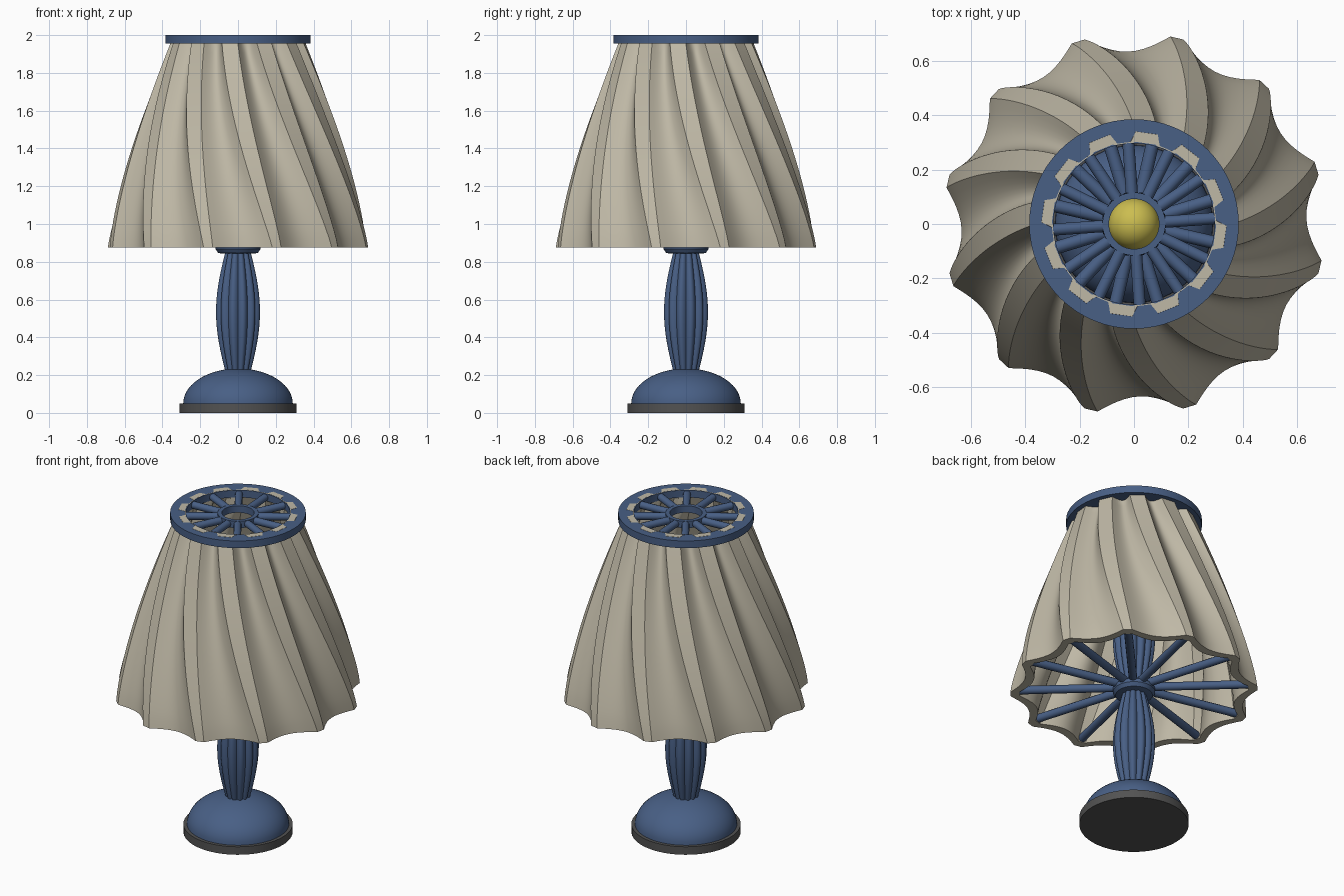
import bpy, bmesh, math
from mathutils import Vector
from math import sin, cos, pi, radians

if "Cube" in bpy.data.objects:
    bpy.data.objects.remove(bpy.data.objects["Cube"])


def material(name, col):
    m = bpy.data.materials.new(name)
    m.diffuse_color = (*col, 1)
    m.use_nodes = True
    m.node_tree.nodes["Principled BSDF"].inputs["Base Color"].default_value = m.diffuse_color
    return m


BLUE = material("blue_paint", (0.065, 0.115, 0.235))
BEIGE = material("beige_fabric", (0.52, 0.48, 0.38))
DARK = material("dark_foot", (0.085, 0.085, 0.085))
YELLOW = material("yellow_bulb", (0.60, 0.51, 0.08))


def skin(name, rings, mat, cap=False, loop=False):
    """Join rings of points with quads; cap the ends or close into a loop."""
    bm = bmesh.new()
    vs = [[bm.verts.new(p) for p in ring] for ring in rings]
    n = len(rings[0])
    for i in range(len(vs) if loop else len(vs) - 1):
        a, b = vs[i], vs[(i + 1) % len(vs)]
        for j in range(n):
            k = (j + 1) % n
            bm.faces.new((a[j], a[k], b[k], b[j]))
    if cap:
        bm.faces.new(vs[0])
        bm.faces.new(vs[-1])
    bmesh.ops.recalc_face_normals(bm, faces=bm.faces)
    me = bpy.data.meshes.new(name)
    bm.to_mesh(me)
    bm.free()
    ob = bpy.data.objects.new(name, me)
    bpy.context.collection.objects.link(ob)
    me.materials.append(mat)
    bpy.ops.object.select_all(action='DESELECT')
    ob.select_set(True)
    bpy.context.view_layer.objects.active = ob
    bpy.ops.object.shade_smooth_by_angle(angle=radians(32))
    return ob


def circle(r, z, n=64):
    return [(r * cos(2 * pi * j / n), r * sin(2 * pi * j / n), z) for j in range(n)]


def lathe(name, profile, mat, n=64, **kw):
    return skin(name, [circle(r, z, n) for r, z in profile], mat, **kw)


def ring_band(name, r0, r1, z0, z1):
    lathe(name, [(r0, z0), (r1, z0), (r1, z1), (r0, z1)], BLUE, loop=True)


def spokes(name, r0, r1, z, rad, start):
    for i in range(12):
        a = radians(start + 30 * i)
        d, s = Vector((cos(a), sin(a), 0)), Vector((-sin(a), cos(a), 0))
        rings = [[d * r + s * rad * cos(t * pi / 6) + Vector((0, 0, z + rad * sin(t * pi / 6)))
                  for t in range(12)] for r in (r0, r1)]
        skin(f"{name}_{i + 1}", rings, BLUE, cap=True)


def fluted(name, z0, z1):
    """Spindle-shaped column with 12 rounded flutes."""
    rings = []
    for i in range(21):
        t = i / 20
        base = 0.064 + 0.056 * sin(pi * t)
        ring = []
        for j in range(12 * 8):
            lobe = abs(sin(pi * j / 8))
            a = 2 * pi * j / 96
            r = base * (0.85 + 0.15 * lobe)
            ring.append((r * cos(a), r * sin(a), z0 + (z1 - z0) * t))
        rings.append(ring)
    skin(name, rings, BLUE, cap=True)


# Base: dark foot and flattened dome
lathe("foot", [(0.31, 0), (0.31, 0.05)], DARK, cap=True)
lathe("base_dome", [(0.29 * cos(a), 0.05 + 0.185 * sin(a))
                    for a in [pi / 2 * 0.97 * i / 14 for i in range(15)]], BLUE, cap=True)

# Two stacked fluted columns with the hub between them, bulb on top
fluted("lower_column", 0.20, 0.87)
lathe("lower_hub", [(0.085, 0.843), (0.105, 0.847), (0.12, 0.868), (0.12, 0.89),
                    (0.105, 0.905), (0.085, 0.91)], BLUE, cap=True)
fluted("upper_column", 0.88, 1.55)
lathe("bulb", [(0.094 * sin(a), 1.60 - 0.094 * cos(a))
               for a in [pi * (0.01 + 0.98 * i / 16) for i in range(17)]], YELLOW, n=32, cap=True)


# Pleated shade: twelve concave panels twisting upward; flat ridge tips widen upward
def shade_ring(t, inner):
    R = 0.702 - 0.362 * t ** 1.25
    tip = 2 + 5 * t                        # half width of the ridge tip, degrees
    thick = (0.052 - 0.014 * t) if inner else 0
    ring = []
    for k in range(12):
        for j in range(11):
            u = -1 + 2 * j / 10
            a = radians(32 + 30 * k + (15 - tip) * u - 25 * t ** 1.1)
            r = R - (0.068 - 0.01 * t) * (1 - u * u)
            r = max(r - thick, 0.298) if inner else max(r, 0.301)
            ring.append((r * cos(a), r * sin(a), 0.875 + 1.126 * t))
    return ring


steps = [i / 24 for i in range(25)]
skin("shade", [shade_ring(t, False) for t in steps]
     + [shade_ring(t, True) for t in reversed(steps)], BEIGE, loop=True)

# Top ring, small hub and both sets of spokes
ring_band("top_ring", 0.296, 0.385, 1.955, 2.0)
ring_band("top_hub", 0.092, 0.116, 1.955, 1.998)
spokes("top_spoke", 0.105, 0.305, 1.975, 0.022, 4)
spokes("lower_spoke", 0.10, 0.65, 0.90, 0.024, 17)
